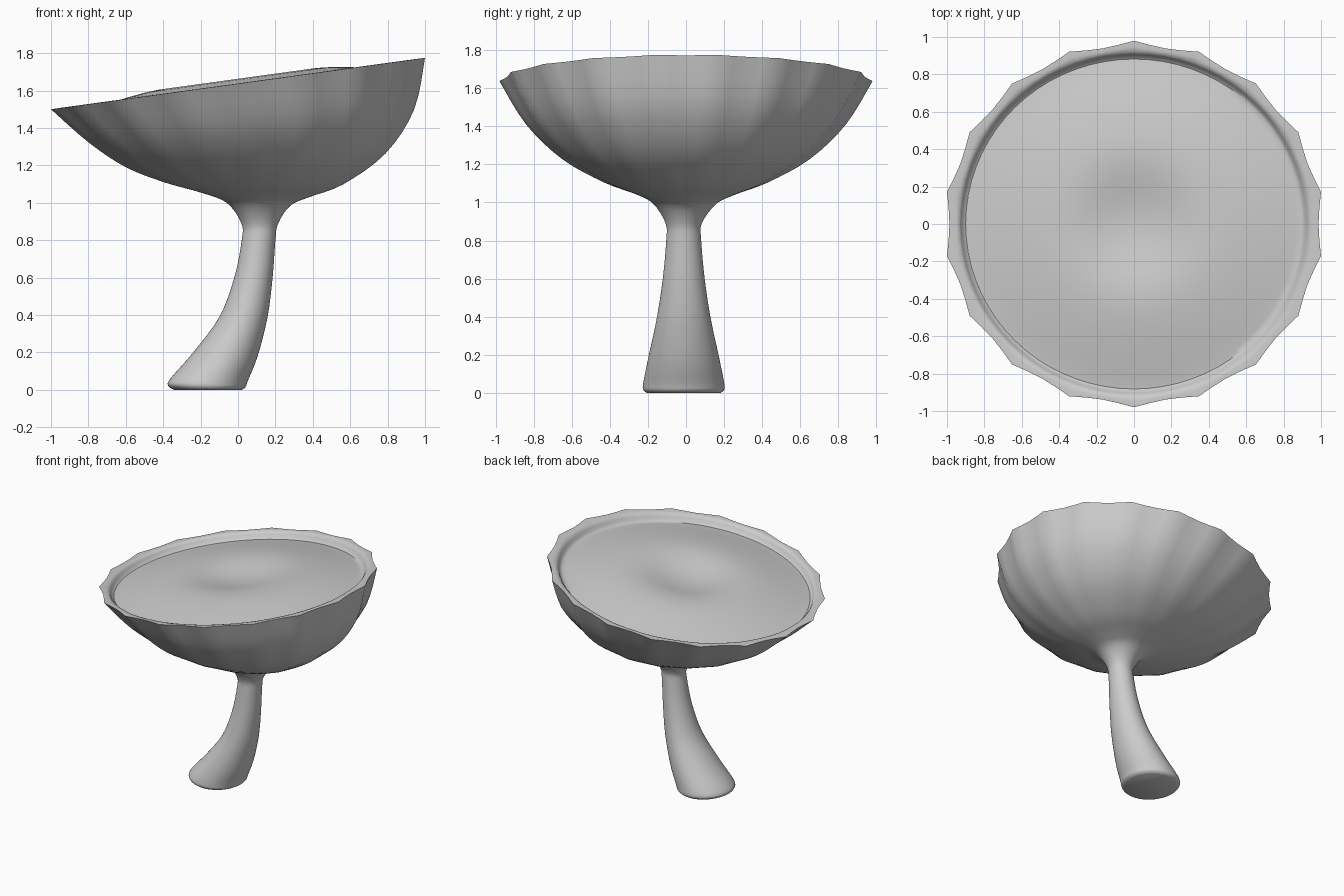
import bpy, bmesh
from math import sin, cos, pi, radians

if "Cube" in bpy.data.objects:
    bpy.data.objects.remove(bpy.data.objects["Cube"])

SIDES, STEPS = 72, 4
CY = -0.012

# Rings: left x, left z, right x, right z, y radius, y centre, scallop depth
OUTER = [
    (-0.34, 0.00, 0.02, 0.00, 0.195, CY, 0),
    (-0.372, 0.02, 0.04, 0.015, 0.213, CY, 0),
    (-0.362, 0.06, 0.053, 0.05, 0.212, CY, 0),
    (-0.24, 0.20, 0.105, 0.18, 0.185, CY, 0),
    (-0.10, 0.39, 0.158, 0.39, 0.142, CY, 0),
    (-0.02, 0.60, 0.185, 0.60, 0.110, CY, 0),
    (0.02, 0.80, 0.20, 0.80, 0.092, CY, 0),
    (0.018, 0.89, 0.215, 0.89, 0.095, CY, 0),
    (-0.06, 1.00, 0.28, 0.985, 0.165, CY / 2, 0),
    (-0.20, 1.055, 0.38, 1.03, 0.26, 0, 0.004),
    (-0.40, 1.11, 0.57, 1.10, 0.43, 0, 0.012),
    (-0.61, 1.19, 0.80, 1.265, 0.65, 0, 0.018),
    (-0.81, 1.32, 0.955, 1.50, 0.84, 0, 0.023),
    (-1.015, 1.498, 1.015, 1.777, 0.98, 0, 0.028),
]

# Cap top: radius, height above the tilted rim plane, scallop depth
TOP = [(0.965, 0.001, 0.014), (0.94, -0.004, 0.003), (0.925, -0.02, 0),
       (0.915, -0.042, 0), (0.90, -0.052, 0), (0.87, -0.048, 0),
       (0.80, -0.033, 0), (0.70, -0.013, 0), (0.60, 0.006, 0),
       (0.50, 0.02, 0), (0.42, 0.026, 0), (0.34, 0.023, 0),
       (0.26, 0.011, 0), (0.18, -0.006, 0), (0.10, -0.019, 0),
       (0.04, -0.024, 0)]


def spline(rows, steps):
    """Smooth rows of numbers with a Catmull-Rom curve."""
    out = []
    for i in range(len(rows) - 1):
        p0, p1 = rows[max(i - 1, 0)], rows[i]
        p2, p3 = rows[i + 1], rows[min(i + 2, len(rows) - 1)]
        for k in range(steps):
            t = k / steps
            out.append([0.5 * (2 * b + (c - a) * t
                        + (2 * a - 5 * b + 4 * c - d) * t * t
                        + (3 * b - a - 3 * c + d) * t ** 3)
                        for a, b, c, d in zip(p0, p1, p2, p3)])
    out.append(list(rows[-1]))
    return out


def ring(bm, row):
    """One tilted, optionally scalloped, elliptical loop."""
    xl, zl, xr, zr, ry, cy, dent = row
    verts = []
    for i in range(SIDES):
        a = 2 * pi * i / SIDES + radians(10)
        f = 1 - max(dent, 0) * abs(sin(9 * (a - radians(10))))
        u = f * cos(a)
        verts.append(bm.verts.new(((xl + xr) / 2 + (xr - xl) / 2 * u,
                                   cy + ry * f * sin(a),
                                   (zl + zr) / 2 + (zr - zl) / 2 * u)))
    return verts


# Stem and cap, lofted as one continuous skin
rows = spline(OUTER, STEPS)
for row in rows:
    row[1], row[3] = max(row[1], 0), max(row[3], 0)
for r, dz, dent in TOP:
    tilt = 0.1375 * r
    rows.append((-r, 1.6375 + dz - tilt, r, 1.6375 + dz + tilt,
                 r * 0.98, 0, dent))

bm = bmesh.new()
loops = [ring(bm, row) for row in rows]
for lo, hi in zip(loops, loops[1:]):
    for i in range(SIDES):
        j = (i + 1) % SIDES
        bm.faces.new((lo[i], lo[j], hi[j], hi[i]))
bm.faces.new(loops[0][::-1])
bm.faces.new(loops[-1])
bmesh.ops.recalc_face_normals(bm, faces=bm.faces)

mesh = bpy.data.meshes.new("mushroom")
bm.to_mesh(mesh)
bm.free()
obj = bpy.data.objects.new("mushroom_stem_and_cap", mesh)
bpy.context.collection.objects.link(obj)
bpy.context.view_layer.objects.active = obj
obj.select_set(True)
bpy.ops.object.shade_smooth_by_angle(angle=radians(40))
